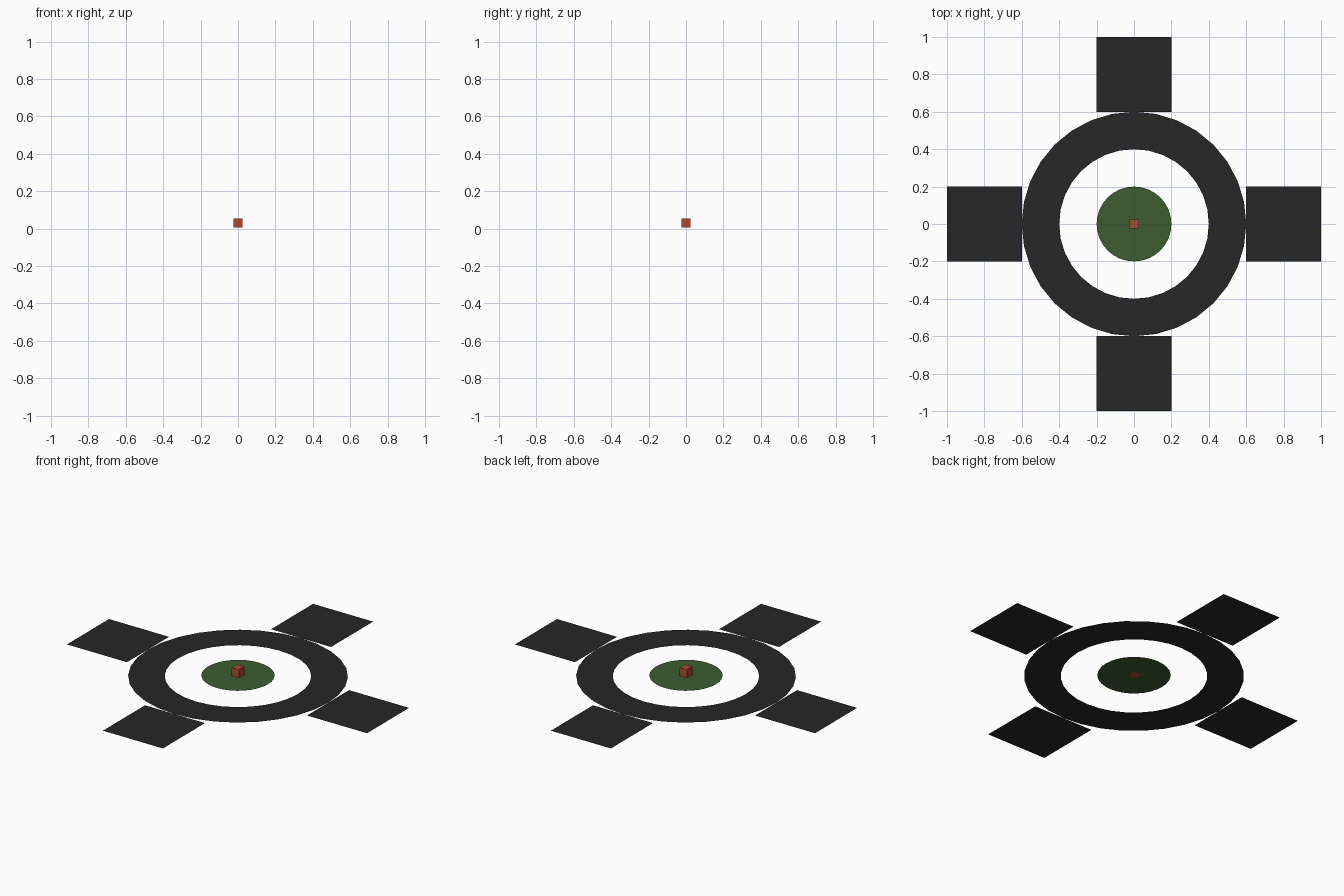
import bpy, bmesh
from math import cos, sin, pi

if "Cube" in bpy.data.objects:
    bpy.data.objects.remove(bpy.data.objects["Cube"])

SIDES = 32
ISLAND_Z = 0.005


def material(name, rgb):
    m = bpy.data.materials.new(name)
    m.diffuse_color = (*rgb, 1)
    m.use_nodes = True
    m.node_tree.nodes["Principled BSDF"].inputs["Base Color"].default_value = m.diffuse_color
    return m


def finish(name, bm, mat):
    mesh = bpy.data.meshes.new(name)
    bm.to_mesh(mesh)
    bm.free()
    mesh.materials.append(mat)
    obj = bpy.data.objects.new(name, mesh)
    bpy.context.collection.objects.link(obj)
    return obj


asphalt = material("asphalt", (0.02, 0.02, 0.02))
grass = material("grass", (0.045, 0.11, 0.03))
brick = material("brick", (0.42, 0.07, 0.03))

# Ring road: flat annulus
bm = bmesh.new()
loops = [[bm.verts.new((r * cos(2 * pi * i / SIDES), r * sin(2 * pi * i / SIDES), 0))
          for i in range(SIDES)] for r in (0.4, 0.6)]
inner, outer = loops
for i in range(SIDES):
    j = (i + 1) % SIDES
    bm.faces.new((inner[i], outer[i], outer[j], inner[j]))
finish("ring_road", bm, asphalt)

# Four approach roads: flat squares touching the ring
for name, x, y in (("right", 0.8, 0), ("back", 0, 0.8), ("left", -0.8, 0), ("front", 0, -0.8)):
    bm = bmesh.new()
    bmesh.ops.create_grid(bm, x_segments=1, y_segments=1, size=0.2)
    finish(name + "_approach_road", bm, asphalt).location = (x, y, 0)

# Central grass island: flat disc just above the road
bm = bmesh.new()
bmesh.ops.create_circle(bm, cap_ends=True, segments=SIDES, radius=0.2)
finish("grass_island", bm, grass).location.z = ISLAND_Z

# Small block standing on the island
bm = bmesh.new()
bmesh.ops.create_cube(bm, size=0.05)
finish("centre_block", bm, brick).location.z = ISLAND_Z + 0.025
